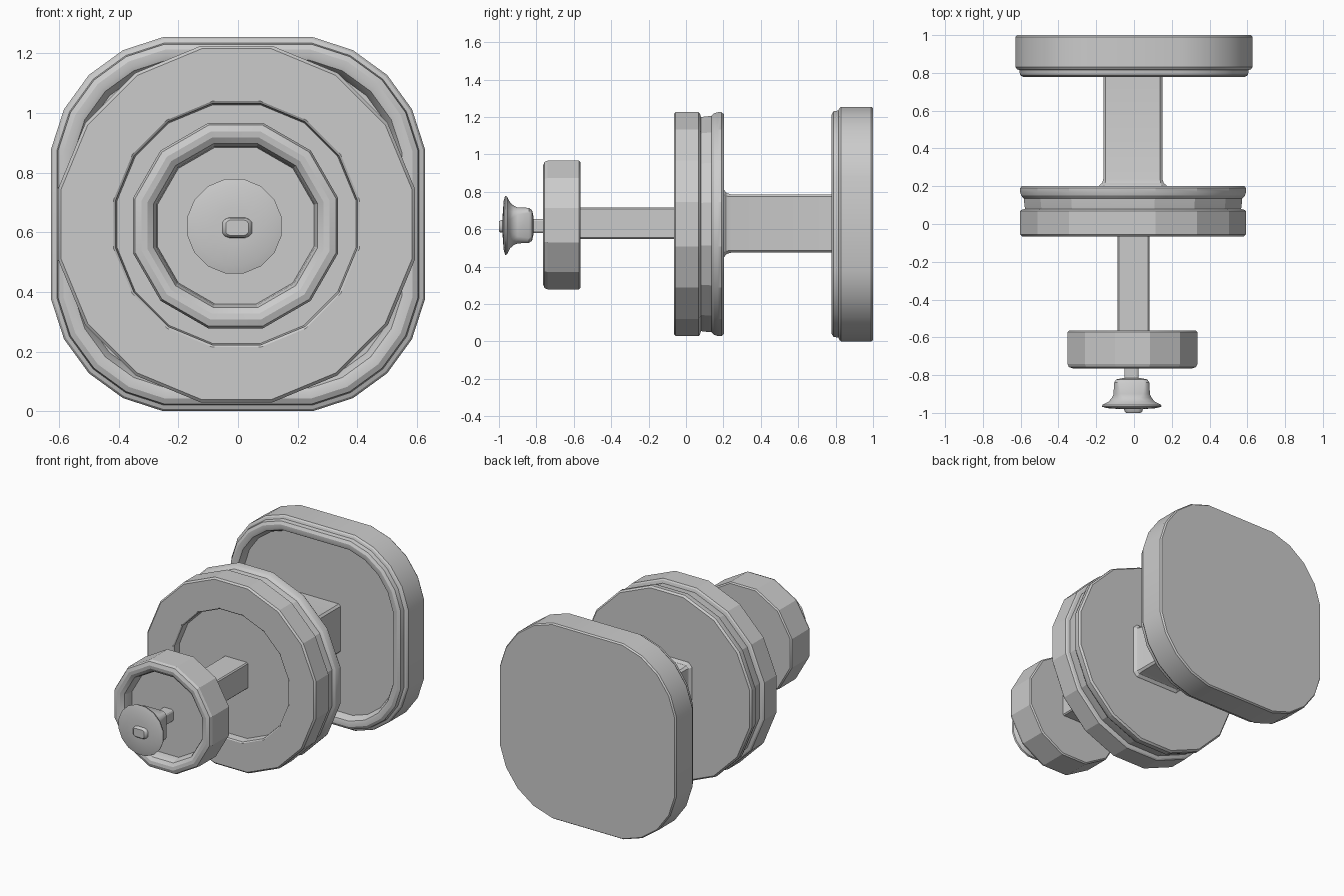
import bpy, bmesh, math


def loft(name, profile, n, cx=0.0, cz=0.627, angle=22):
    """Loft square-to-round rings along y.
    profile: (y, half width, offset of the corner centres); 4*n points per ring."""
    bm = bmesh.new()
    rings = []
    for y, half, flat in profile:
        ring = []
        r = (half - flat) / math.cos(math.pi / (4 * n))
        for q in range(4):
            mid = math.pi / 4 + q * math.pi / 2
            sx = math.copysign(flat, math.cos(mid))
            sz = math.copysign(flat, math.sin(mid))
            for j in range(n):
                a = (q + (j + 0.5) / n) * math.pi / 2
                ring.append(bm.verts.new((cx + sx + r * math.cos(a), y,
                                          cz + sz + r * math.sin(a))))
        rings.append(ring)
    count = 4 * n
    for a, b in zip(rings, rings[1:]):
        for i in range(count):
            k = (i + 1) % count
            bm.faces.new((a[i], a[k], b[k], b[i]))
    bm.faces.new(rings[0])
    bm.faces.new(rings[-1])
    bmesh.ops.recalc_face_normals(bm, faces=bm.faces)
    mesh = bpy.data.meshes.new(name)
    bm.to_mesh(mesh)
    bm.free()
    obj = bpy.data.objects.new(name, mesh)
    bpy.context.collection.objects.link(obj)
    bpy.ops.object.select_all(action='DESELECT')
    obj.select_set(True)
    bpy.context.view_layer.objects.active = obj
    bpy.ops.object.shade_smooth_by_angle(angle=math.radians(angle))
    return obj


def round_profile(points):
    return [(y, r, 0.0) for y, r in points]


# Rounded square plate with a raised front rim around a shallow recess
loft("back_plate", [(y, h, 0.18) for y, h in (
    (0.825, 0.53), (0.80, 0.54), (0.783, 0.55), (0.778, 0.565), (0.778, 0.585),
    (0.788, 0.603), (0.815, 0.607), (0.82, 0.62), (0.83, 0.627),
    (0.99, 0.627), (1.0, 0.62))], 5)

# Thick square post, flaring where it meets the middle disc
loft("back_post", [(0.19, 0.185, 0.135), (0.205, 0.178, 0.135),
                   (0.217, 0.163, 0.135), (0.24, 0.156, 0.135),
                   (0.85, 0.156, 0.135)], 2, -0.006, 0.63)

# Middle disc with a front recess and a groove around its edge
loft("middle_disc", round_profile((
    (-0.015, 0.40), (-0.06, 0.405), (-0.065, 0.412), (-0.065, 0.588),
    (-0.055, 0.598), (0.068, 0.598), (0.075, 0.59), (0.08, 0.572),
    (0.10, 0.575), (0.135, 0.578), (0.15, 0.592), (0.17, 0.598),
    (0.19, 0.598), (0.202, 0.588))), 4, -0.005, 0.627)

# Thin square post
loft("front_post", [(-0.60, 0.084, 0.072), (0.02, 0.084, 0.072)], 2, -0.003, 0.631)

# Small front disc with a rounded rim around its recess
loft("front_disc", round_profile((
    (-0.69, 0.262), (-0.725, 0.266), (-0.748, 0.275), (-0.762, 0.295),
    (-0.765, 0.315), (-0.757, 0.337), (-0.74, 0.344), (-0.572, 0.344),
    (-0.565, 0.336))), 3, -0.008, 0.622)

# Slim neck joining the knob to the front disc
loft("knob_neck", [(-0.84, 0.038, 0.022), (-0.68, 0.038, 0.022)], 3, -0.013, 0.617)

# Knob: a rounded block flaring to a round cap
loft("knob", [(-0.98, 0.06, 0.0), (-0.975, 0.13, 0.0), (-0.967, 0.158, 0.0),
              (-0.957, 0.155, 0.0), (-0.94, 0.122, 0.01), (-0.92, 0.105, 0.03),
              (-0.90, 0.096, 0.05), (-0.84, 0.094, 0.06), (-0.823, 0.082, 0.05),
              (-0.815, 0.045, 0.025)], 4, -0.012, 0.62, 35)

# Little oblong button on the knob
button = loft("knob_button", [(-1.0, 0.026, 0.012), (-0.993, 0.032, 0.012),
                              (-0.97, 0.036, 0.012)], 3, 0.0, 0.0, 35)
button.scale.x = 1.45
button.location = (-0.003, 0.0, 0.615)
